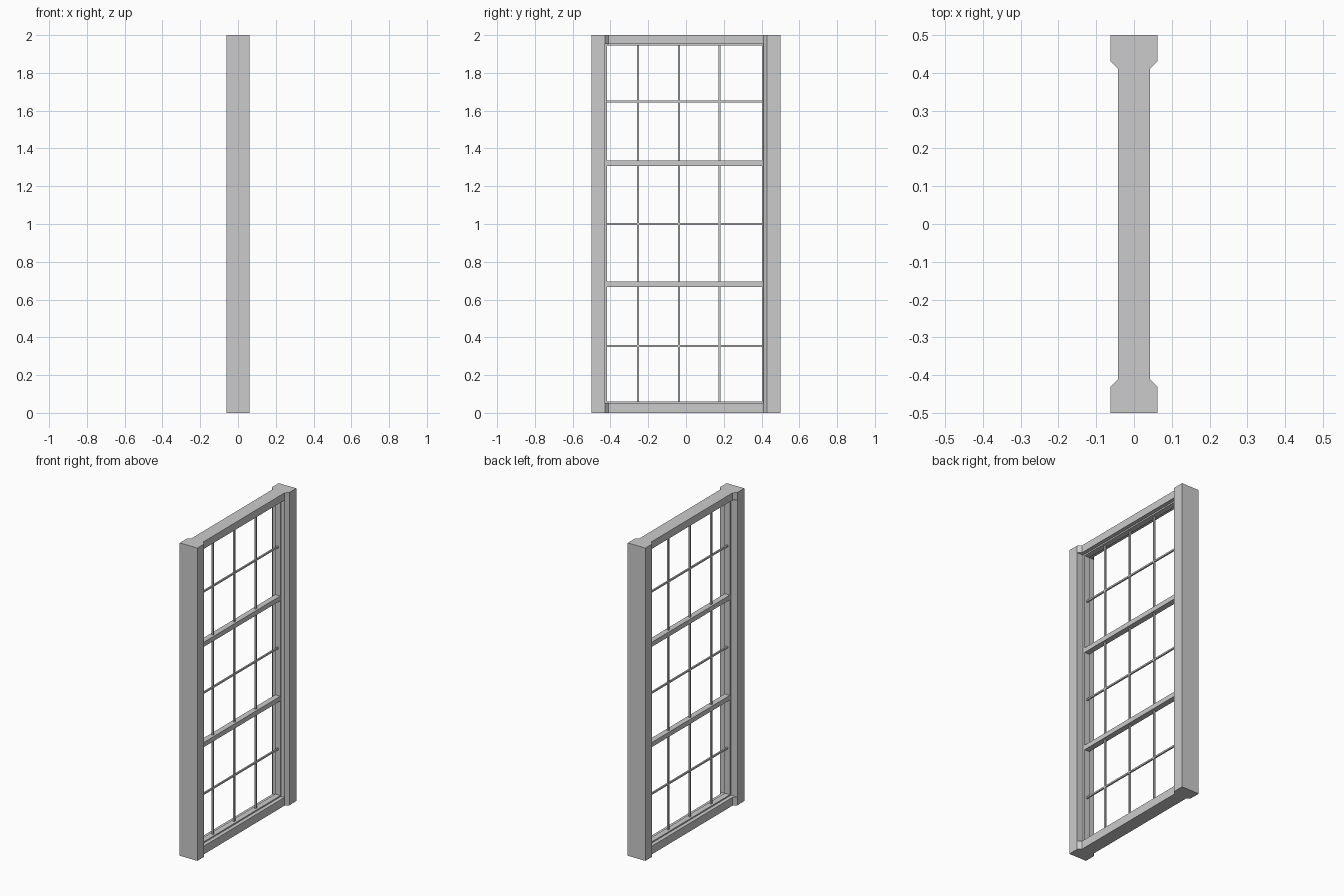
import bpy

if "Cube" in bpy.data.objects:
    bpy.data.objects.remove(bpy.data.objects["Cube"])


def prism(name, outline, z0, z1):
    """Extrude an xy outline between two heights."""
    n = len(outline)
    verts = [(x, y, z) for z in (z0, z1) for x, y in outline]
    faces = [tuple(range(n))[::-1], tuple(range(n, 2 * n))]
    faces += [(i, (i + 1) % n, n + (i + 1) % n, n + i) for i in range(n)]
    mesh = bpy.data.meshes.new(name)
    mesh.from_pydata(verts, [], faces)
    obj = bpy.data.objects.new(name, mesh)
    bpy.context.collection.objects.link(obj)
    return obj


def bar(name, half_x, y0, y1, z0, z1):
    return prism(name, [(-half_x, y0), (half_x, y0), (half_x, y1), (-half_x, y1)], z0, z1)


W, N, S, M = 0.062, 0.042, 0.018, 0.005   # half depths: post, rail, sash, glazing bar
RAIL = 0.053                              # height of outer rails
LEFT, RIGHT = -0.417, 0.402               # sash opening
BOTTOM, TOP = 0.061, 1.944

# Jambs: plain on one side, chamfered on the other
bar("plain_jamb", W, -0.5, -0.43, 0, 2)
prism("chamfered_jamb",
      [(-N, 0.41), (N, 0.41), (W, 0.43), (W, 0.5), (-W, 0.5), (-W, 0.43)], 0, 2)

# Sill and head, flared where they meet the plain jamb
rail_outline = [(-W, -0.43), (W, -0.43), (N, -0.41), (N, 0.41), (-N, 0.41), (-N, -0.41)]
prism("sill", rail_outline, 0, RAIL)
prism("head", rail_outline, 2 - RAIL + 0.006, 2)

# Sash frame
bar("sash_stile_left", S, -0.43, LEFT, RAIL, 1.953)
bar("sash_stile_right", S, RIGHT, 0.41, RAIL, 1.953)
bar("sash_bottom_rail", S, LEFT, RIGHT, RAIL, BOTTOM)
bar("sash_top_rail", S, LEFT, RIGHT, TOP, 1.953)
for z in (0.681, 1.322):
    bar("sash_cross_rail", S, LEFT, RIGHT, z - 0.015, z + 0.015)

# Thin glazing bars
for y in (-0.254, -0.038, 0.178):
    for z0, z1 in ((BOTTOM, 0.666), (0.696, 1.307), (1.337, TOP)):
        bar("glazing_bar_vertical", M, y - M, y + M, z0, z1)
for z in (0.355, 1.001, 1.648):
    bar("glazing_bar_horizontal", M, LEFT, RIGHT, z - M, z + M)
